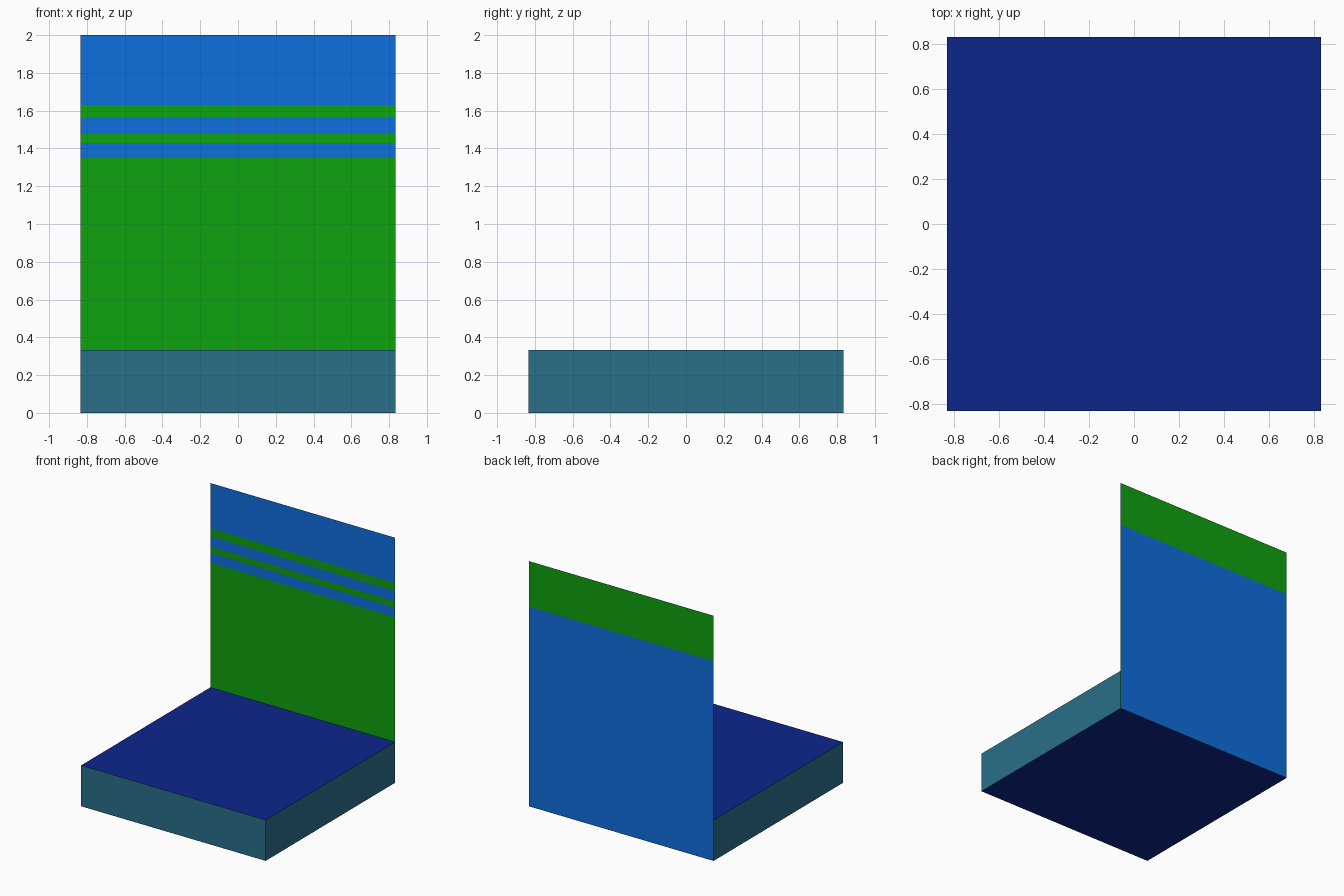
import bpy, bmesh

if "Cube" in bpy.data.objects:
    bpy.data.objects.remove(bpy.data.objects["Cube"])

H = 5 / 6          # half width of the base
BASE_H = 1 / 3     # base thickness
TOP = 2.0          # panel height


def material(name, r, g, b):
    lin = [((c / 255 + 0.055) / 1.055) ** 2.4 if c > 10 else c / 255 / 12.92
           for c in (r, g, b)]
    m = bpy.data.materials.new(name)
    m.diffuse_color = (*lin, 1)
    m.use_nodes = True
    m.node_tree.nodes["Principled BSDF"].inputs["Base Color"].default_value = m.diffuse_color
    return m


teal = material("teal", 41, 112, 138)
navy = material("navy", 13, 38, 140)
green = material("green", 14, 163, 14)
blue = material("blue", 13, 110, 222)


def finish(name, bm, mats):
    me = bpy.data.meshes.new(name)
    bm.to_mesh(me)
    bm.free()
    for m in mats:
        me.materials.append(m)
    ob = bpy.data.objects.new(name, me)
    bpy.context.collection.objects.link(ob)
    return ob


# Square base slab: teal sides, navy top and bottom
bm = bmesh.new()
bmesh.ops.create_cube(bm, size=1)
bmesh.ops.scale(bm, vec=(2 * H, 2 * H, BASE_H), verts=bm.verts)
bmesh.ops.translate(bm, vec=(0, 0, BASE_H / 2), verts=bm.verts)
bm.normal_update()
for f in bm.faces:
    f.material_index = 1 if abs(f.normal.z) > 0.5 else 0
finish("base_slab", bm, [teal, navy])


# Paper-thin back panel: a banded sheet facing each way
def sheet(name, y, levels, first, facing_front):
    bm = bmesh.new()
    rows = [[bm.verts.new((x, y, z)) for x in (-H, H)] for z in levels]
    for i, (a, b) in enumerate(zip(rows, rows[1:])):
        loop = [a[0], a[1], b[1], b[0]]
        f = bm.faces.new(loop if facing_front else loop[::-1])
        f.material_index = (i + first) % 2
    finish(name, bm, [green, blue])


sheet("panel_front", H + 0.0003, (0, 1.35, 1.43, 1.48, 1.565, 1.63, TOP), 0, True)
sheet("panel_back", H + 0.0013, (0, 1.63, TOP), 1, False)
